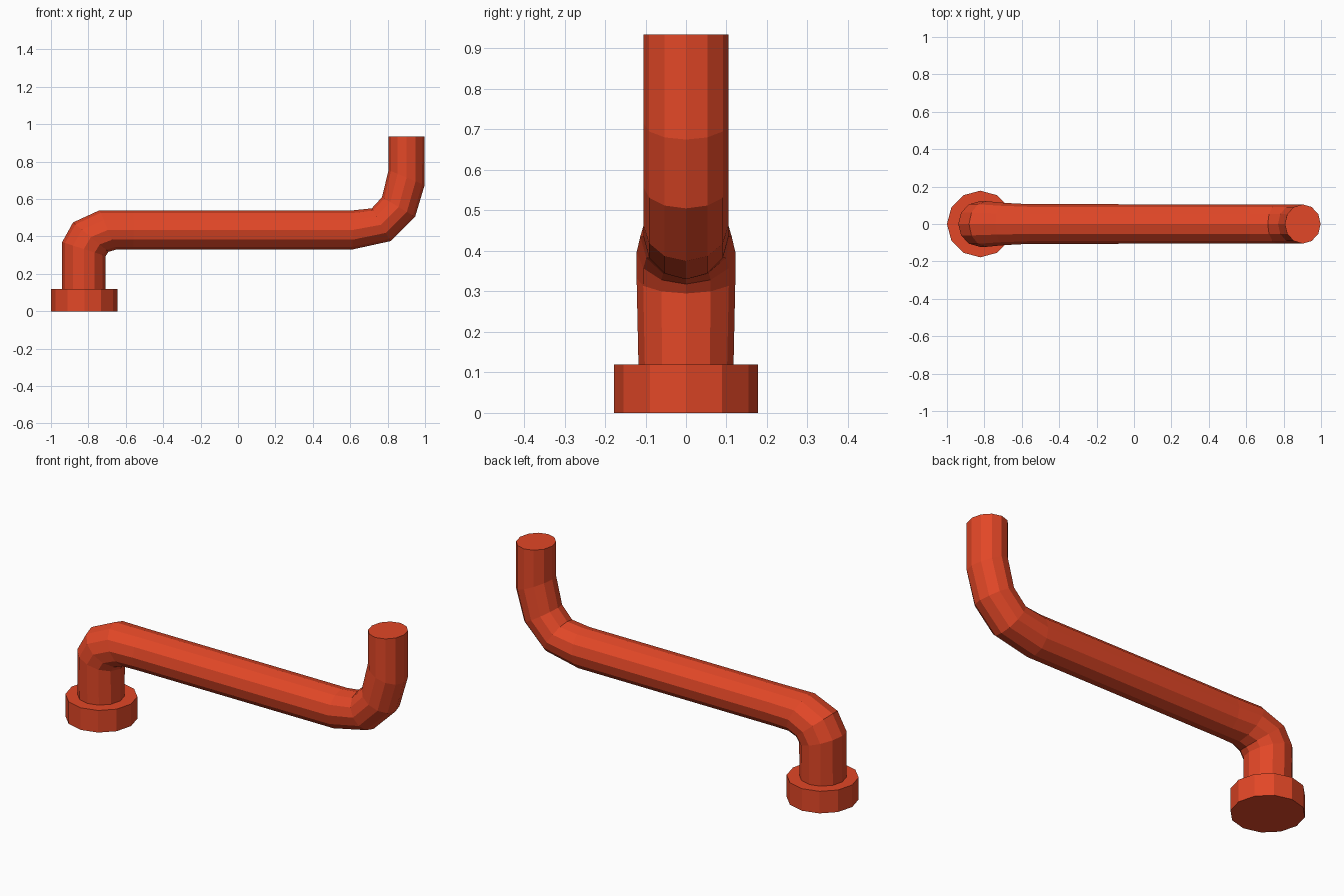
import bpy, bmesh, math

if "Cube" in bpy.data.objects:
    bpy.data.objects.remove(bpy.data.objects["Cube"])

SIDES = 12

red = bpy.data.materials.new("red paint")
red.diffuse_color = (0.76, 0.063, 0.02, 1.0)
red.use_nodes = True
red.node_tree.nodes["Principled BSDF"].inputs["Base Color"].default_value = red.diffuse_color


def loft(name, rings):
    """Skin a closed tube through rings: (outer x,z), (inner x,z), half width in y."""
    bm = bmesh.new()
    loops = []
    for (ox, oz), (ix, iz), w in rings:
        cx, cz = (ox + ix) / 2, (oz + iz) / 2
        loop = []
        for k in range(SIDES):
            a = 2 * math.pi * k / SIDES
            c, s = math.cos(a), math.sin(a)
            loop.append(bm.verts.new((cx + (ox - cx) * c, w * s, cz + (oz - cz) * c)))
        loops.append(loop)
    for a, b in zip(loops, loops[1:]):
        for k in range(SIDES):
            n = (k + 1) % SIDES
            bm.faces.new((a[k], a[n], b[n], b[k]))
    bm.faces.new(loops[0])
    bm.faces.new(loops[-1])
    bmesh.ops.recalc_face_normals(bm, faces=bm.faces)
    mesh = bpy.data.meshes.new(name)
    bm.to_mesh(mesh)
    bm.free()
    mesh.materials.append(red)
    obj = bpy.data.objects.new(name, mesh)
    bpy.context.collection.objects.link(obj)
    return obj


# Flange at the foot of the pipe
bpy.ops.mesh.primitive_cylinder_add(vertices=SIDES, radius=0.178, depth=0.12,
                                    location=(-0.822, 0, 0.06), rotation=(0, 0, math.pi / 2))
flange = bpy.context.object
flange.name = "flange"
flange.data.materials.append(red)

# Bent pipe: riser, first elbow, long run, second elbow, outlet
loft("bent_pipe", [
    ((-0.94, 0.10), (-0.708, 0.10), 0.117),
    ((-0.94, 0.37), (-0.708, 0.295), 0.122),
    ((-0.882, 0.475), (-0.692, 0.318), 0.122),
    ((-0.74, 0.54), (-0.65, 0.33), 0.113),
    ((-0.56, 0.54), (-0.56, 0.33), 0.106),
    ((0.62, 0.54), (0.61, 0.33), 0.105),
    ((0.715, 0.55), (0.815, 0.375), 0.105),
    ((0.77, 0.61), (0.947, 0.505), 0.105),
    ((0.805, 0.755), (0.998, 0.675), 0.105),
    ((0.806, 0.935), (0.998, 0.935), 0.105),
])
